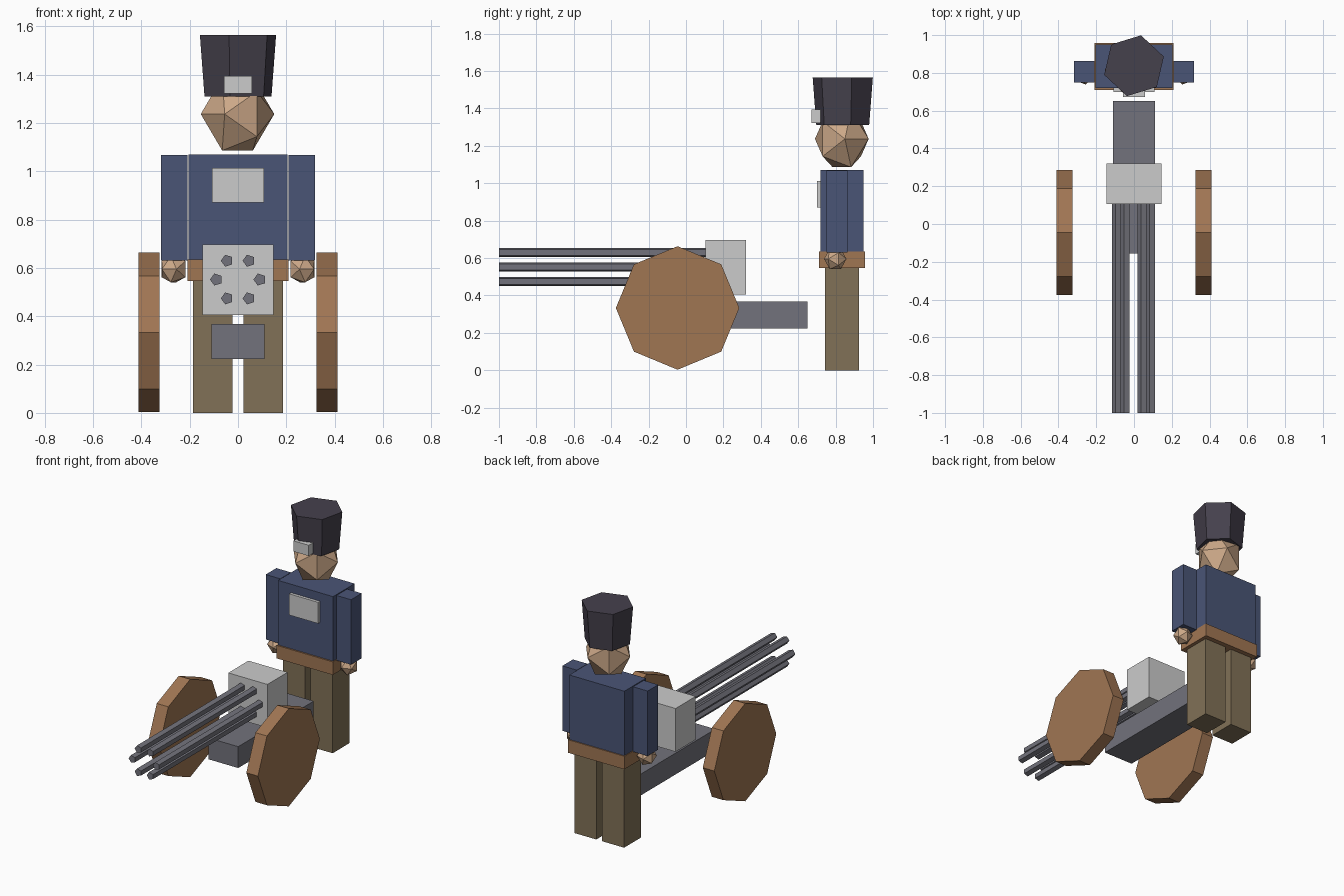
import bpy, bmesh
from math import radians, sqrt
from mathutils import Matrix, Vector

if "Cube" in bpy.data.objects:
    bpy.data.objects.remove(bpy.data.objects["Cube"])


def mat(name, rgb):
    m = bpy.data.materials.new(name)
    m.diffuse_color = (*rgb, 1)
    m.use_nodes = True
    m.node_tree.nodes["Principled BSDF"].inputs["Base Color"].default_value = m.diffuse_color
    return m


NAVY = mat("navy_cloth", (0.068, 0.09, 0.18))
WOOD = mat("brown_wood", (0.35, 0.18, 0.086))
BLACK = mat("black_felt", (0.06, 0.052, 0.073))
KHAKI = mat("khaki_cloth", (0.22, 0.165, 0.095))
IRON = mat("dark_iron", (0.17, 0.17, 0.2))
SKIN = mat("skin", (0.6, 0.39, 0.245))


def finish(name, bm, material):
    bmesh.ops.recalc_face_normals(bm, faces=bm.faces)
    me = bpy.data.meshes.new(name)
    bm.to_mesh(me)
    bm.free()
    ob = bpy.data.objects.new(name, me)
    bpy.context.collection.objects.link(ob)
    if material:
        me.materials.append(material)
    return ob


def box(name, x, y, z, material=None):
    """Box from (min, max) pairs on each axis."""
    bm = bmesh.new()
    bmesh.ops.create_cube(bm, size=1)
    lo, hi = Vector((x[0], y[0], z[0])), Vector((x[1], y[1], z[1]))
    bm.transform(Matrix.Translation((lo + hi) / 2) @ Matrix.Diagonal((*(hi - lo), 1)))
    return finish(name, bm, material)


def prism(name, sides, r1, r2, depth, matrix, material):
    bm = bmesh.new()
    bmesh.ops.create_cone(bm, cap_ends=True, segments=sides,
                          radius1=r1, radius2=r2, depth=depth)
    bm.transform(matrix)
    return finish(name, bm, material)


def faceted_ball(name, r, centre, turn, stretch, material):
    """Icosahedron resting on an edge, from golden-ratio corners."""
    t = (1 + sqrt(5)) / 2
    k = r / sqrt(1 + t * t)
    bm = bmesh.new()
    for a in (-k, k):
        for b in (-k * t, k * t):
            for co in ((0, a, b), (a, b, 0), (b, 0, a)):
                bm.verts.new(co)
    bmesh.ops.convex_hull(bm, input=bm.verts)
    bm.transform(Matrix.Translation(centre) @ Matrix.Rotation(radians(turn), 4, 'Z')
                 @ Matrix.Diagonal((1, 1, stretch, 1)))
    return finish(name, bm, material)


T = Matrix.Translation


def rot(deg, axis):
    return Matrix.Rotation(radians(deg), 4, axis)


# Soldier: body, belt and chest plate
box("torso", (-0.205, 0.205), (0.72, 0.95), (0.63, 1.07), NAVY)
box("belt", (-0.21, 0.21), (0.71, 0.957), (0.547, 0.635), WOOD)
box("chest_plate", (-0.108, 0.108), (0.70, 0.73), (0.87, 1.013))

# Paired limbs and wheels
for side, s in (("left", 1), ("right", -1)):
    box(side + "_leg", sorted((s * 0.022, s * 0.186)), (0.743, 0.925), (0, 0.56), KHAKI)
    box(side + "_arm", sorted((s * 0.21, s * 0.318)), (0.75, 0.863), (0.63, 1.068), NAVY)
    faceted_ball(side + "_hand", 0.061, (s * 0.267, 0.798, 0.595), 20 * s, 1.05, SKIN)
    prism(side + "_wheel", 8, 0.33, 0.33, 0.086,
          T((s * 0.368, -0.045, 0.333)) @ rot(90, 'Y'), WOOD)

# Head and hexagonal hat with its badge
faceted_ball("head", 0.153, (-0.002, 0.833, 1.237), -52, 1.16, SKIN)
prism("hat", 6, 0.145, 0.165, 0.255,
      T((0, 0.838, 1.4375)) @ rot(-13, 'Z'), BLACK)
box("hat_badge", (-0.057, 0.057), (0.672, 0.72), (1.323, 1.395))

# Gun carriage and breech block
box("carriage_trail", (-0.11, 0.11), (-0.155, 0.65), (0.223, 0.367), IRON)
box("breech_block", (-0.146, 0.146), (0.105, 0.32), (0.405, 0.697))

# Ring of six five-sided barrels
for i in range(6):
    offset = rot(60 * i, 'Y') @ Vector((0.09, 0, 0))
    prism("barrel_%d" % (i + 1), 5, 0.026, 0.026, 1.15,
          T(Vector((0, -0.425, 0.552)) + offset) @ rot(90, 'X') @ rot(90, 'Z'), IRON)
